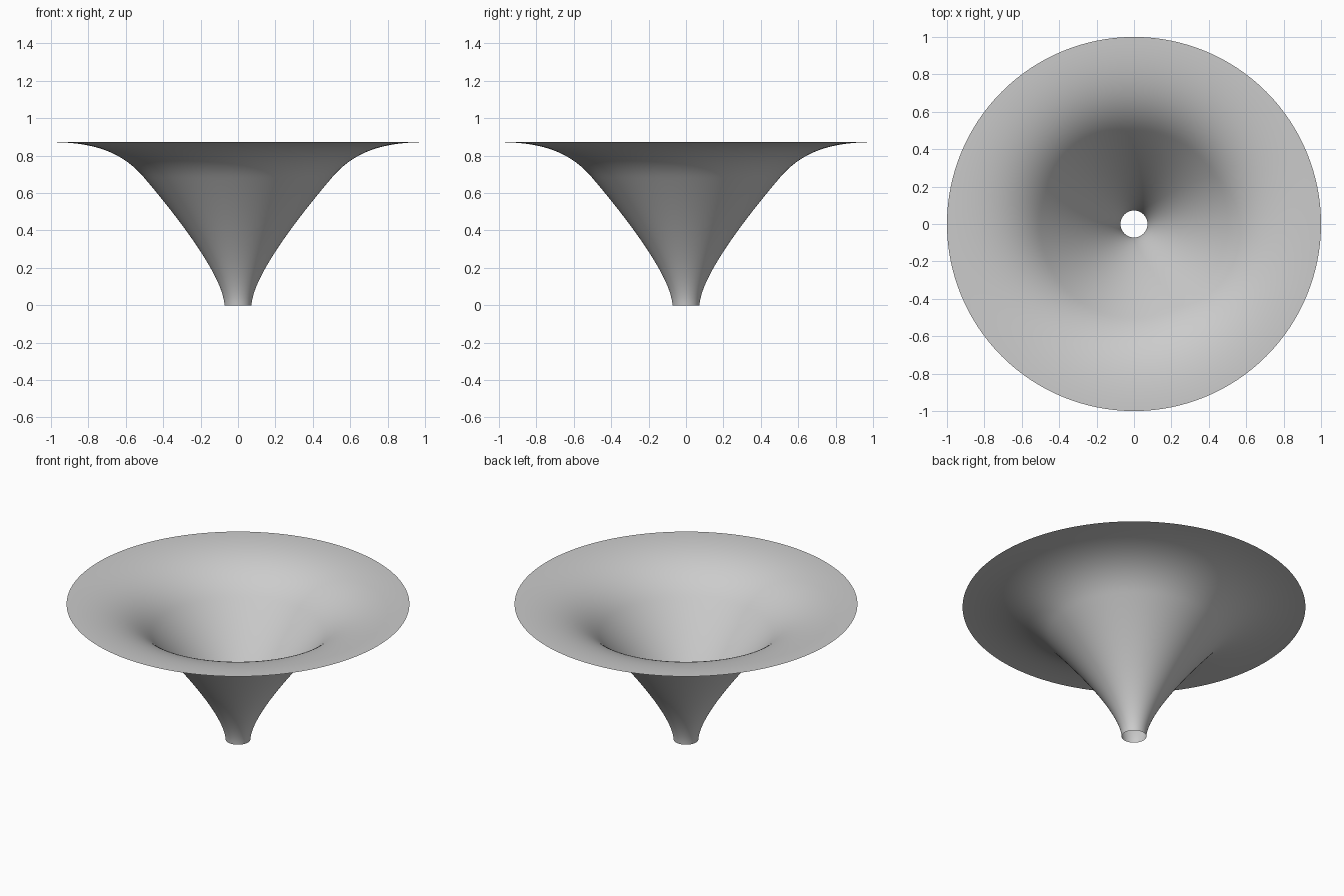
import bpy
import bmesh
import math
from mathutils import Vector
from mathutils.geometry import interpolate_bezier

cube = bpy.data.objects.get("Cube")
if cube:
    bpy.data.objects.remove(cube, do_unlink=True)

SIDES = 128

# Plain grey material
grey = bpy.data.materials.new("light grey")
grey.use_nodes = True
colour = (0.6, 0.6, 0.6, 1)
grey.diffuse_color = colour
grey.node_tree.nodes["Principled BSDF"].inputs["Base Color"].default_value = colour

# Flared profile (radius, height): straight throat, sloping wall, flat rim
throat = [(0.072, 0), (0.08, 0.16), (0.33, 0.48), (0.5, 0.68)]
flare = [(0.5, 0.68), (0.62, 0.824), (0.78, 0.872), (1, 0.872)]


def bezier(points, steps):
    return interpolate_bezier(*[Vector((r, 0, z)) for r, z in points], steps)


profile = bezier(throat, 28) + bezier(flare, 28)[1:]

# Open funnel: the profile spun around the vertical axis
bm = bmesh.new()
verts = [bm.verts.new(p) for p in profile]
edges = [bm.edges.new(pair) for pair in zip(verts, verts[1:])]
bmesh.ops.spin(bm, geom=verts + edges, cent=(0, 0, 0), axis=(0, 0, 1),
               angle=math.tau, steps=SIDES, use_merge=True)
bmesh.ops.remove_doubles(bm, verts=bm.verts, dist=0.0001)
bmesh.ops.recalc_face_normals(bm, faces=bm.faces)

# Make the sheet face upwards and inwards
bm.faces.ensure_lookup_table()
if sum(f.normal.z for f in bm.faces) < 0:
    bmesh.ops.reverse_faces(bm, faces=bm.faces)
for face in bm.faces:
    face.smooth = True

mesh = bpy.data.meshes.new("funnel")
bm.to_mesh(mesh)
bm.free()
mesh.materials.append(grey)
funnel = bpy.data.objects.new("funnel", mesh)
bpy.context.collection.objects.link(funnel)
